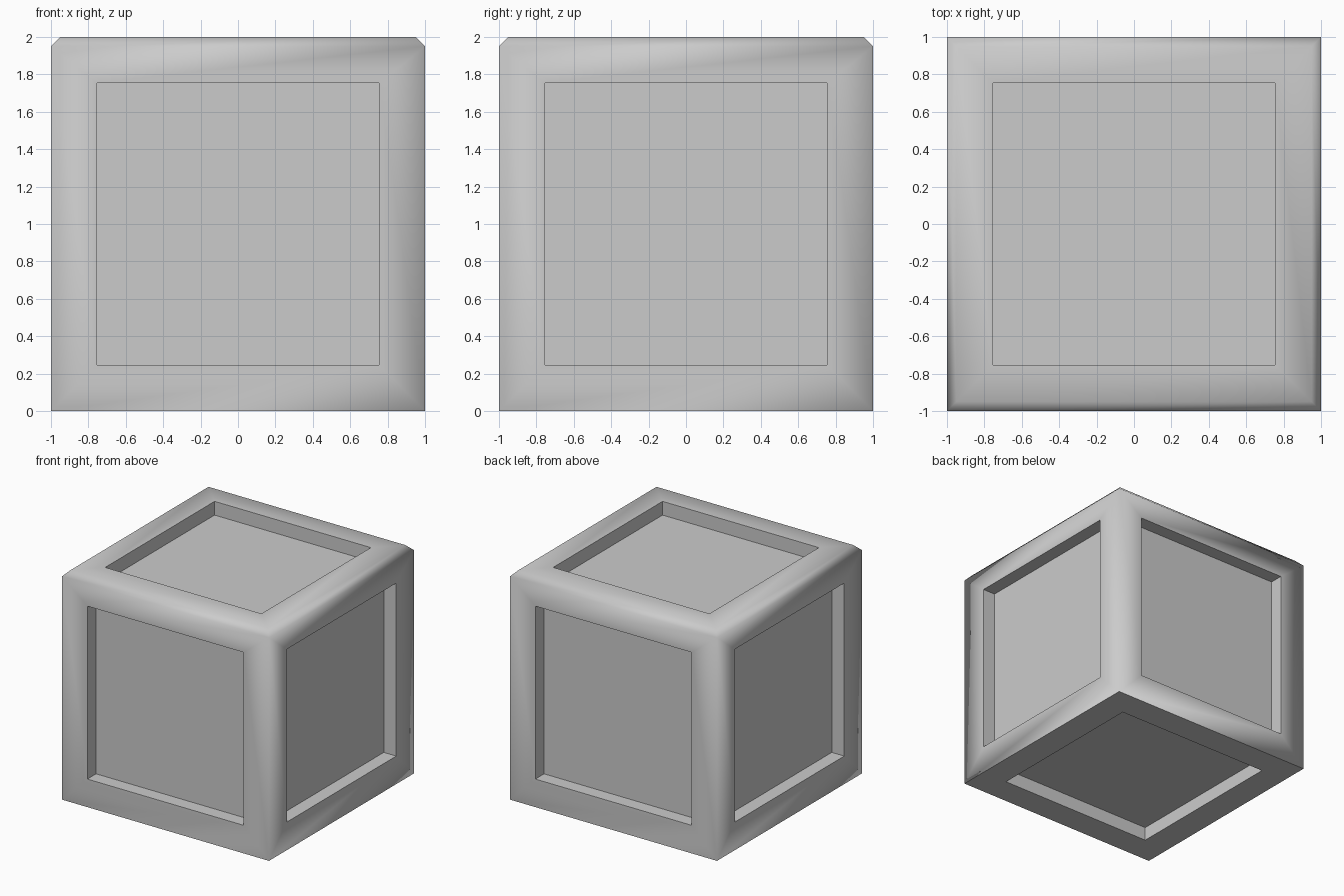
import bpy, bmesh
from mathutils import Vector

if "Cube" in bpy.data.objects:
    bpy.data.objects.remove(bpy.data.objects["Cube"])

PANEL, DEPTH, CHAMFER = 0.755, 0.12, 0.05

# crate body: a two unit cube standing on the floor
bm = bmesh.new()
bmesh.ops.create_cube(bm, size=2)

# chamfer around the top edges
rim = [e for e in bm.edges if all(v.co.z > 0.9 for v in e.verts)]
bmesh.ops.bevel(bm, geom=rim, offset=CHAMFER, segments=1,
                affect='EDGES', clamp_overlap=True)
bm.normal_update()

# straight-walled recessed panel, centred in each of the six sides
panels = [f for f in bm.faces if max(abs(c) for c in f.normal) > 0.99]
bmesh.ops.inset_individual(bm, faces=panels, thickness=0.1, use_even_offset=True)
bm.normal_update()
for face in panels:
    for v in face.verts:
        v.co = Vector([n if abs(n) > 0.5 else (PANEL if c > 0 else -PANEL)
                       for n, c in zip(face.normal, v.co)])
for face in bmesh.ops.extrude_discrete_faces(bm, faces=panels)["faces"]:
    face.normal_update()
    bmesh.ops.translate(bm, verts=face.verts, vec=face.normal * -DEPTH)

bmesh.ops.translate(bm, verts=bm.verts, vec=(0, 0, 1))
bmesh.ops.recalc_face_normals(bm, faces=bm.faces)

# soft shading over upright and top edges, crisp panels and base
for face in bm.faces:
    face.smooth = True
for edge in bm.edges:
    a, b = (v.co for v in edge.verts)
    upright = (abs(a.z - b.z) > 1.5 and
               all(abs(abs(c) - 1) < 1e-3 for c in (a.x, a.y, b.x, b.y)))
    edge.smooth = upright or edge.calc_face_angle(0) < 1.0

mesh = bpy.data.meshes.new("panelled_crate")
bm.to_mesh(mesh)
bm.free()
crate = bpy.data.objects.new("panelled_crate", mesh)
bpy.context.collection.objects.link(crate)

# mid grey finish
grey = bpy.data.materials.new("mid_grey")
grey.diffuse_color = (0.55, 0.55, 0.55, 1)
grey.use_nodes = True
grey.node_tree.nodes["Principled BSDF"].inputs["Base Color"].default_value = grey.diffuse_color
mesh.materials.append(grey)
